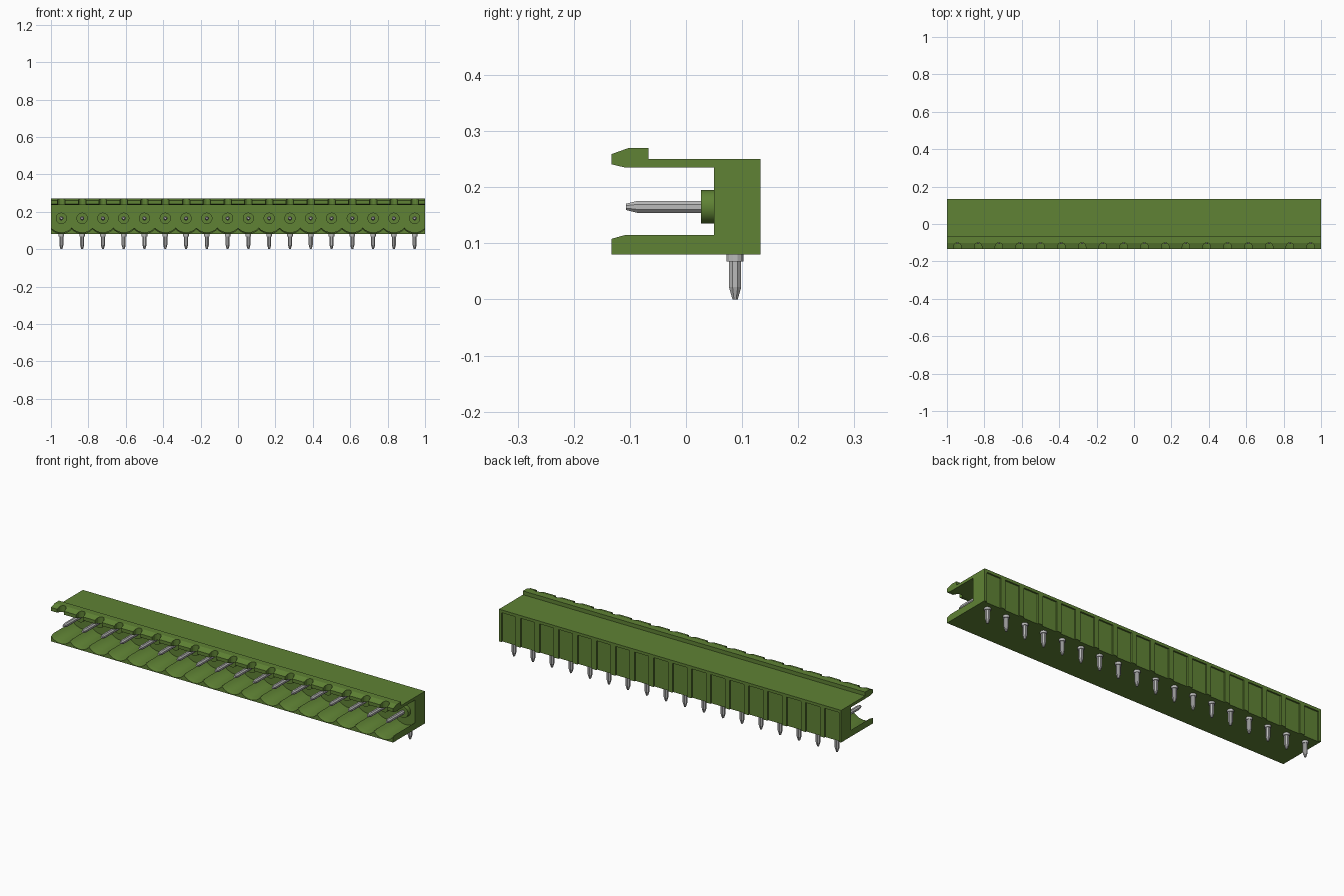
import bpy, bmesh, math
from mathutils import Matrix

if "Cube" in bpy.data.objects:
    bpy.data.objects.remove(bpy.data.objects["Cube"], do_unlink=True)

COUNT = 18
PITCH = 2.0 / COUNT
CENTRES = [-1 + PITCH * (i + 0.5) for i in range(COUNT)]
PIN_Z, PIN_Y = 0.165, 0.0875


def material(name, rgb):
    m = bpy.data.materials.new(name)
    m.use_nodes = True
    m.diffuse_color = (*rgb, 1)
    m.node_tree.nodes["Principled BSDF"].inputs["Base Color"].default_value = (*rgb, 1)
    return m


green = material("green plastic", (0.115, 0.225, 0.035))
metal = material("grey metal", (0.5, 0.5, 0.5))


def finish(name, bm, mat, smooth=False):
    bmesh.ops.recalc_face_normals(bm, faces=bm.faces)
    mesh = bpy.data.meshes.new(name)
    bm.to_mesh(mesh)
    bm.free()
    mesh.materials.append(mat)
    ob = bpy.data.objects.new(name, mesh)
    bpy.context.collection.objects.link(ob)
    if smooth:
        bpy.ops.object.select_all(action='DESELECT')
        ob.select_set(True)
        bpy.context.view_layer.objects.active = ob
        bpy.ops.object.shade_smooth_by_angle(angle=math.radians(35))
    return ob


def prism(bm, points, offset):
    """Extrude a closed outline of 3D points along an offset."""
    face = bm.faces.new([bm.verts.new(p) for p in points])
    new = bmesh.ops.extrude_face_region(bm, geom=[face])["geom"]
    bmesh.ops.translate(bm, vec=offset,
                        verts=[v for v in new if isinstance(v, bmesh.types.BMVert)])


def turned(bm, rings, sides, matrix):
    """Stack of (height, radius) rings around local z, capped at both ends."""
    rows = []
    for h, r in rings:
        rows.append([bm.verts.new(matrix @ Matrix.Rotation(2 * math.pi * (k + 0.5) / sides, 4, 'Z')
                                  @ Matrix.Translation((r, 0, h)).translation)
                     for k in range(sides)])
    for a, b in zip(rows, rows[1:]):
        for k in range(sides):
            j = (k + 1) % sides
            bm.faces.new((a[k], a[j], b[j], b[k]))
    bm.faces.new(rows[0])
    bm.faces.new(rows[-1])


# Housing: rear block, upper plate and raised latching lip in one outline
outline = [(0.133, 0.08), (0.133, 0.25), (-0.067, 0.25), (-0.067, 0.27), (-0.102, 0.27),
           (-0.133, 0.259), (-0.133, 0.241), (-0.108, 0.235), (0.05, 0.235), (0.05, 0.08)]
bm = bmesh.new()
prism(bm, [(-1, y, z) for y, z in outline], (2, 0, 0))
housing = finish("housing", bm, green)

# Cutters: round-backed notches in the lip and shallow panels in the back
bm = bmesh.new()
for x in CENTRES:
    arc = [(x + 0.02 * math.cos(math.pi * k / 8), -0.12 + 0.02 * math.sin(math.pi * k / 8), 0.22)
           for k in range(9)]
    prism(bm, arc + [(x - 0.02, -0.15, 0.22), (x + 0.02, -0.15, 0.22)], (0, 0, 0.07))
    prism(bm, [(x - 0.042, 0.125, 0.06), (x + 0.042, 0.125, 0.06),
               (x + 0.042, 0.15, 0.06), (x - 0.042, 0.15, 0.06)], (0, 0, 0.175))
cutter = finish("housing_cutter", bm, green)
cutter.hide_render = True
cutter.hide_viewport = True
mod = housing.modifiers.new("notches", 'BOOLEAN')
mod.operation = 'DIFFERENCE'
mod.solver = 'EXACT'
mod.object = cutter
bpy.context.view_layer.objects.active = housing
bpy.ops.object.modifier_apply(modifier=mod.name)
bpy.data.objects.remove(cutter, do_unlink=True)

# Lower plate: a round channel under every contact, with a bevelled front edge
R = math.hypot(PITCH / 2, 0.05)
STEPS = 10
top = []
for i, x in enumerate(CENTRES):
    for k in range(STEPS + (i == COUNT - 1)):
        dx = PITCH * (k / STEPS - 0.5)
        top.append((x + dx, PIN_Z - math.sqrt(R * R - dx * dx)))
bm = bmesh.new()
rows = [[bm.verts.new((x, y, 0.08 if flat else z + dz)) for x, z in top]
        for y, dz, flat in ((-0.133, 0, True), (-0.133, -0.007, False),
                            (-0.108, 0, False), (0.05, 0, False), (0.05, 0, True))]
for a, b in zip(rows, rows[1:] + rows[:1]):
    for k in range(len(top) - 1):
        bm.faces.new((a[k], a[k + 1], b[k + 1], b[k]))
bm.faces.new([r[0] for r in rows])
bm.faces.new([r[-1] for r in rows])
finish("scalloped_lower_plate", bm, green, True)

# Round bosses, front contacts, solder pins and their collars
bosses, contacts, pins = bmesh.new(), bmesh.new(), bmesh.new()
for x in CENTRES:
    forward = Matrix.Translation((x, 0.05, PIN_Z)) @ Matrix.Rotation(math.pi / 2, 4, 'X')
    down = Matrix.Translation((x, PIN_Y, 0))
    turned(bosses, [(-0.005, 0.03), (0.023, 0.03)], 32, forward)
    turned(contacts, [(0, 0.0115), (0.137, 0.0115), (0.157, 0.006)], 8, forward)
    turned(pins, [(0, 0.005), (0.022, 0.0118), (0.085, 0.0118)], 8, down)
    turned(pins, [(0.068, 0.0155), (0.082, 0.0155)], 12, down)
finish("contact_bosses", bosses, green, True)
finish("front_contacts", contacts, metal)
finish("solder_pins", pins, metal)
